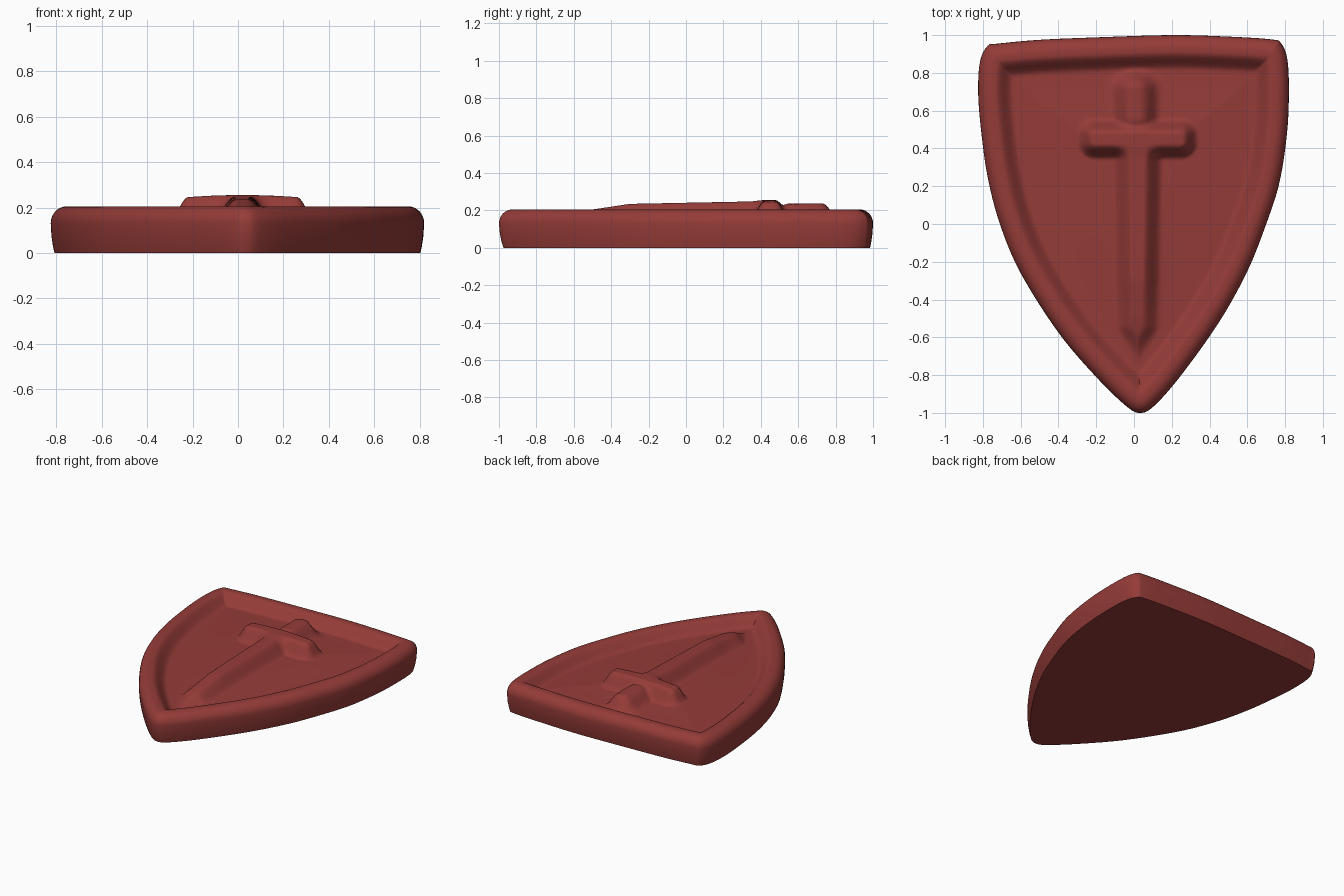
import bpy, bmesh
from mathutils import Vector
from mathutils.kdtree import KDTree

if "Cube" in bpy.data.objects:
    bpy.data.objects.remove(bpy.data.objects["Cube"])

# Shield outline, clockwise from the top left corner
OUTLINE = [(-.775, .943), (-.72, .955), (-.5, .975), (-.2, .988), (.2, 1.0), (.5, .992),
           (.73, .977), (.78, .955), (.812, .87), (.82, .7), (.81, .48), (.77, .22),
           (.70, 0), (.6, -.25), (.45, -.52), (.25, -.80), (.11, -.96), (.035, -1.0),
           (-.04, -.965), (-.2, -.81), (-.4, -.575), (-.6, -.26), (-.71, 0), (-.775, .25),
           (-.81, .5), (-.825, .7), (-.815, .86)]
CENTER = Vector((0, .2))
STEPS, RINGS = 8, 64


def smooth(a, b, v):
    t = min(1, max(0, (v - a) / (b - a)))
    return t * t * (3 - 2 * t)


def lerp_points(pts, v):
    for (x0, y0), (x1, y1) in zip(pts, pts[1:]):
        if v <= x1:
            return y0 + (y1 - y0) * max(0, (v - x0) / (x1 - x0))
    return pts[-1][1]


def spline(points, steps):
    pts, out = [Vector(p) for p in points], []
    n = len(pts)
    for i in range(n):
        a, b, c, d = (pts[(i + k) % n] for k in (-1, 0, 1, 2))
        for s in range(steps):
            t = s / steps
            out.append(.5 * (2 * b + (c - a) * t + (2 * a - 5 * b + 4 * c - d) * t * t
                             + (3 * b - a - 3 * c + d) * t ** 3))
    return out


def box_distance(x, y, cx, cy, hx, hy, r):
    qx, qy = abs(x - cx) - hx + r, abs(y - cy) - hy + r
    return Vector((max(qx, 0), max(qy, 0))).length + min(max(qx, qy), 0) - r


edge = spline(OUTLINE, STEPS)
tree = KDTree(len(edge) * 4)
for i, p in enumerate(edge):
    for k in range(4):
        tree.insert(p.lerp(edge[(i + 1) % len(edge)], k / 4).to_3d(), i)
tree.balance()


def blade(x, y):
    width = lerp_points([(-.75, 0), (-.55, .12), (.4, .135)], y)
    top = lerp_points([(-.74, .15), (-.5, .205), (-.3, .235), (.45, .25)], y)
    return top, smooth(0, .1, width - abs(x - .02)) * smooth(.52, .45, y)


def guard(x, y):
    top = .255 - .16 * (x - .02) ** 2
    return top, smooth(.02, -.06, box_distance(x, y, .02, .45, .30, .09, .07))


def grip(x, y):
    return .237, smooth(.02, -.08, box_distance(x, y, .01, .64, .11, .17, .1))


# Raised rim, sunken panel and sword relief as one height function
def height(x, y):
    d = tree.find((x, y, 0))[2]
    z = .135 + .02 * smooth(.15, .6, d)
    for part in (blade, guard, grip):
        top, mask = part(x, y)
        z = max(z, z + (top - z) * mask)
    rim = smooth(.185, .09, d)
    z += (.205 - z) * rim
    if d < .07:
        z -= .075 * (1 - (1 - (1 - d / .07) ** 2) ** .5)
    return z


bm = bmesh.new()


def ring(scale, z=None):
    verts = []
    for p in edge:
        q = CENTER + (p - CENTER) * scale
        verts.append(bm.verts.new((q.x, q.y, height(q.x, q.y) if z is None else z)))
    return verts


# Side wall, then shrinking rings across the front face
rings = [ring(.98, 0), ring(.988, .03), ring(.996, .075), ring(1, .13)]
scales = [.998, .992, .983, .972]
scales += [.96 * (1 - i / RINGS) for i in range(RINGS)]
rings += [ring(s) for s in scales]
n = len(edge)
for a, b in zip(rings, rings[1:]):
    for i in range(n):
        j = (i + 1) % n
        bm.faces.new((a[i], a[j], b[j], b[i]))
tip = bm.verts.new((CENTER.x, CENTER.y, height(*CENTER)))
for i in range(n):
    bm.faces.new((rings[-1][i], rings[-1][(i + 1) % n], tip))

# Flat back
bm.faces.new(rings[0])
bmesh.ops.recalc_face_normals(bm, faces=bm.faces)

mesh = bpy.data.meshes.new("shield")
bm.to_mesh(mesh)
bm.free()
shield = bpy.data.objects.new("shield", mesh)
bpy.context.collection.objects.link(shield)

red = bpy.data.materials.new("dark_red")
red.diffuse_color = (.30, .045, .04, 1)
red.use_nodes = True
red.node_tree.nodes["Principled BSDF"].inputs["Base Color"].default_value = red.diffuse_color
mesh.materials.append(red)

bpy.context.view_layer.objects.active = shield
shield.select_set(True)
bpy.ops.object.shade_smooth_by_angle(angle=.9)
